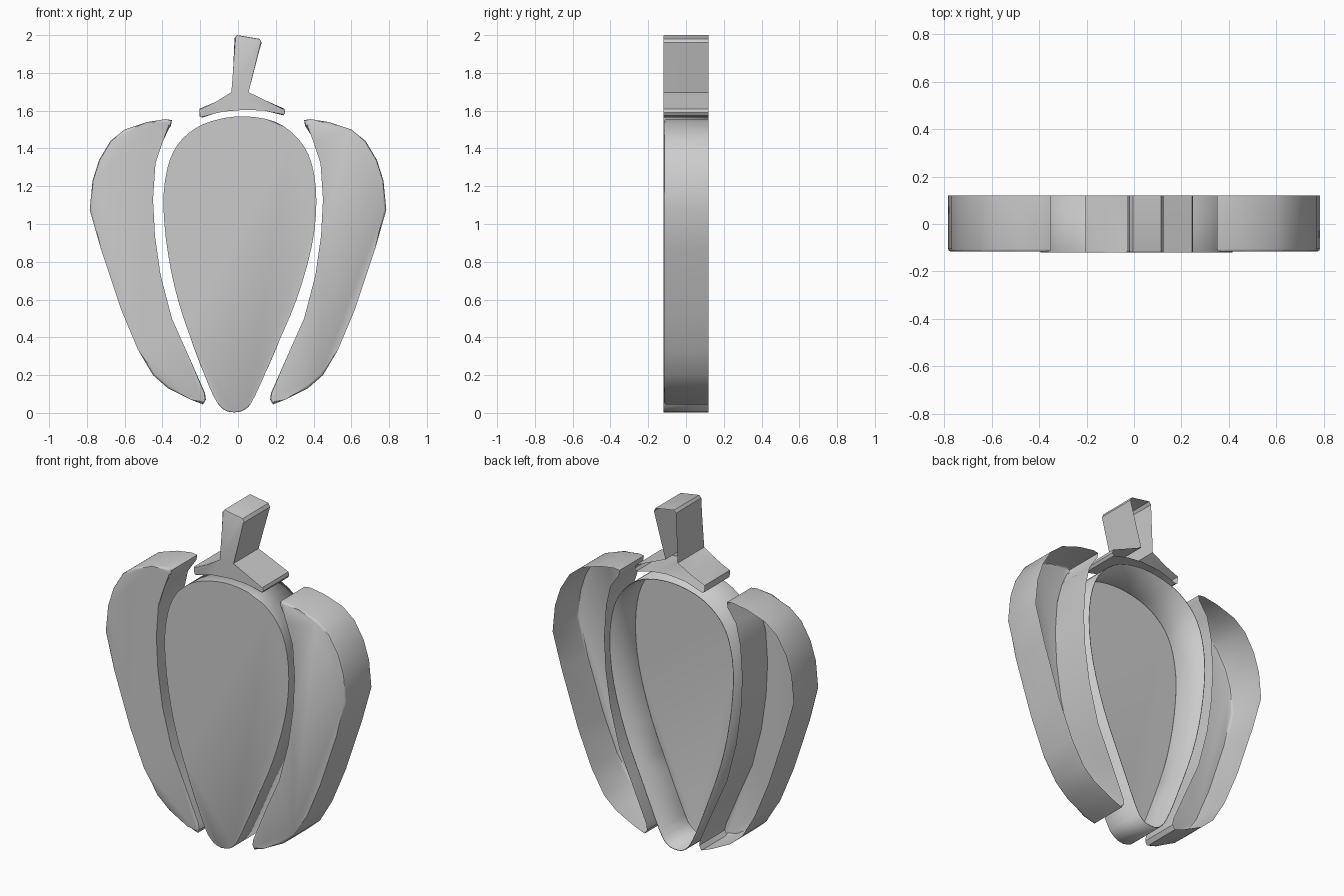
import bpy
import bmesh
from mathutils import Vector

default = bpy.data.objects.get("Cube")
if default:
    bpy.data.objects.remove(default, do_unlink=True)

BACK = 0.12

# One plain grey for every part
grey = bpy.data.materials.new("plain grey")
grey.use_nodes = True
colour = (0.6, 0.6, 0.6, 1)
grey.diffuse_color = colour
grey.node_tree.nodes["Principled BSDF"].inputs["Base Color"].default_value = colour


def smooth_loop(points, steps):
    """Round a closed outline by running a Catmull-Rom curve through its points."""
    points = [Vector(p) for p in points]
    count = len(points)
    result = []
    for i in range(count):
        a, b, c, d = (points[(i + k) % count] for k in (-1, 0, 1, 2))
        for step in range(steps):
            t = step / steps
            result.append(0.5 * (2 * b + (c - a) * t
                                 + (2 * a - 5 * b + 4 * c - d) * t ** 2
                                 + (3 * b - a - 3 * c + d) * t ** 3))
    return result


def is_counterclockwise(outline):
    pairs = zip(outline, list(outline[1:]) + list(outline[:1]))
    return sum(p[0] * q[1] - q[0] * p[1] for p, q in pairs) > 0


def open_shell(name, outline, front, bevel, thickness=0):
    """Make a tray shape: closed front with a soft edge, straight walls, open back."""
    outline = list(outline)
    if not is_counterclockwise(outline):
        outline.reverse()

    bm = bmesh.new()
    front_ring = [bm.verts.new((x, front, z)) for x, z in outline]
    back_ring = [bm.verts.new((x, BACK, z)) for x, z in outline]
    face = bm.faces.new(front_ring)
    for i in range(len(outline)):
        j = (i + 1) % len(outline)
        bm.faces.new((front_ring[i], back_ring[i], back_ring[j], front_ring[j]))
    bmesh.ops.bevel(bm, geom=list(face.edges), offset=bevel, segments=2,
                    profile=0.5, affect='EDGES', clamp_overlap=True)

    mesh = bpy.data.meshes.new(name)
    bm.to_mesh(mesh)
    bm.free()
    mesh.materials.append(grey)
    obj = bpy.data.objects.new(name, mesh)
    bpy.context.collection.objects.link(obj)

    bpy.ops.object.select_all(action='DESELECT')
    obj.select_set(True)
    bpy.context.view_layer.objects.active = obj
    bpy.ops.object.shade_smooth_by_angle()

    # Thin inner skin
    if thickness:
        skin = obj.modifiers.new("inner skin", 'SOLIDIFY')
        skin.thickness = thickness
        skin.offset = -1
    return obj


# Middle lobe: an upside-down teardrop
middle = [(0.04, 1.57), (0.2, 1.54), (0.32, 1.45), (0.39, 1.32), (0.415, 1.12),
          (0.39, 0.88), (0.31, 0.6), (0.2, 0.34), (0.09, 0.09), (0.04, 0.02),
          (-0.02, 0.003), (-0.08, 0.02), (-0.13, 0.09), (-0.2, 0.26),
          (-0.31, 0.57), (-0.37, 0.84), (-0.395, 1.1), (-0.375, 1.29),
          (-0.32, 1.42), (-0.22, 1.51), (-0.1, 1.555)]
open_shell("middle_lobe", smooth_loop(middle, 3), -BACK, 0.006, thickness=0.004)

# Side lobes: one crescent, mirrored
crescent = [(0.35, 1.55), (0.355, 1.52), (0.41, 1.44), (0.437, 1.32),
            (0.45, 1.13), (0.44, 0.94), (0.41, 0.73), (0.35, 0.5),
            (0.265, 0.31), (0.175, 0.105), (0.17, 0.07), (0.185, 0.045),
            (0.25, 0.07), (0.37, 0.13), (0.45, 0.2), (0.53, 0.335),
            (0.62, 0.55), (0.725, 0.865), (0.785, 1.075), (0.77, 1.23),
            (0.735, 1.34), (0.675, 1.44), (0.6, 1.5), (0.48, 1.54), (0.385, 1.555)]
for name, side in (("left_lobe", 1), ("right_lobe", -1)):
    open_shell(name, [(side * x, z) for x, z in crescent], -0.117, 0.012)

# Stem: a leaning stalk flaring into a shallow cap
stem = [(-0.005, 2), (0.115, 1.98), (0.125, 1.96), (0.05, 1.695), (0.245, 1.61),
        (0.25, 1.59), (0.24, 1.575), (0.14, 1.6), (0.04, 1.61), (-0.08, 1.6),
        (-0.19, 1.563), (-0.203, 1.57), (-0.205, 1.61), (-0.12, 1.645),
        (-0.03, 1.695), (-0.018, 1.985)]
open_shell("stem", stem, -BACK, 0.005)
